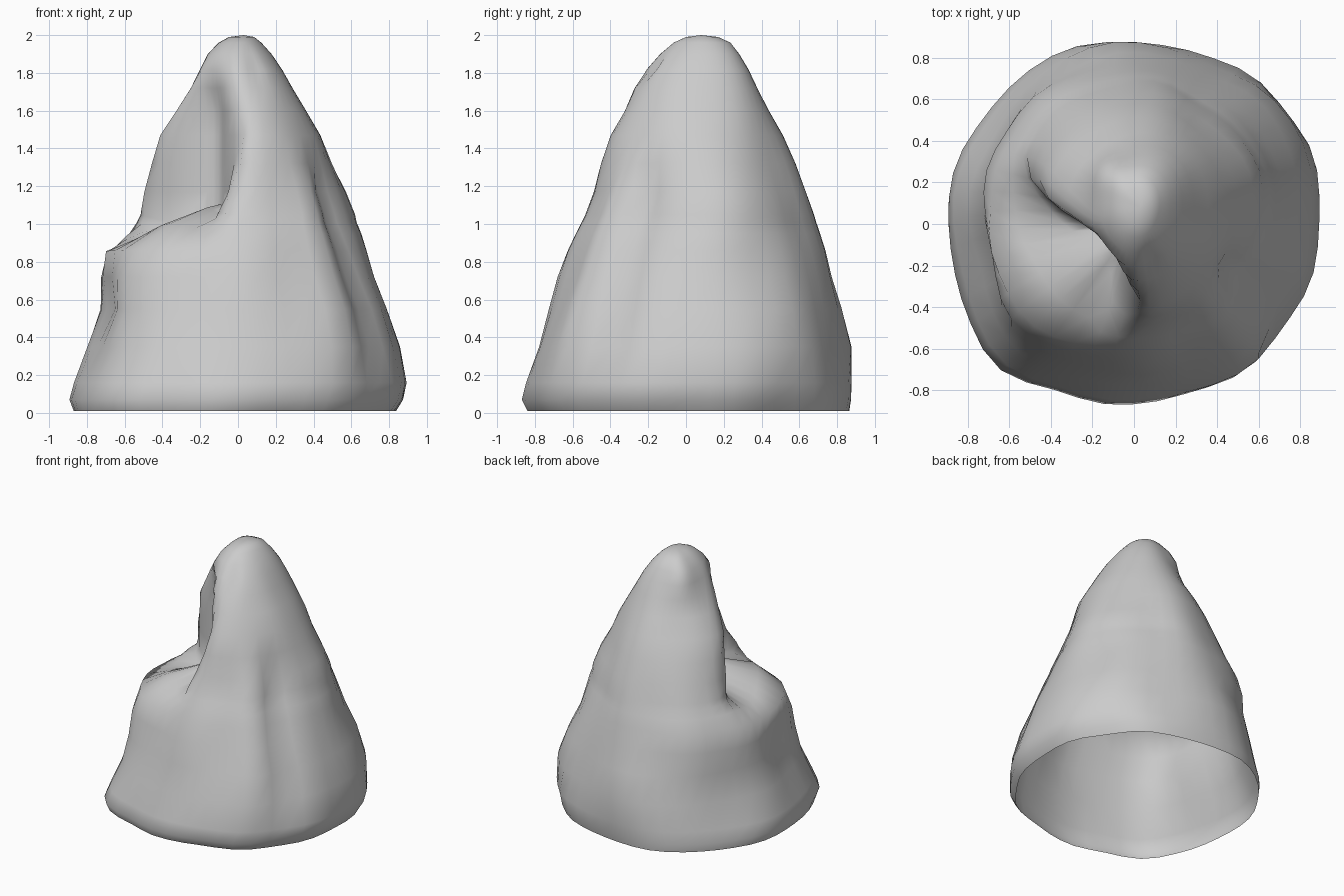
import bpy, bmesh
from math import cos, sin, radians, exp
from mathutils import Vector, noise

if "Cube" in bpy.data.objects:
    bpy.data.objects.remove(bpy.data.objects["Cube"], do_unlink=True)

SEGMENTS = 44

# Outline rings: height, left x, right x, front y, back y
RINGS = [
    (0.01, -0.88, 0.83, -0.83, 0.85), (0.07, -0.90, 0.87, -0.86, 0.86),
    (0.16, -0.87, 0.89, -0.84, 0.86), (0.35, -0.79, 0.85, -0.78, 0.85),
    (0.55, -0.72, 0.79, -0.72, 0.81), (0.72, -0.72, 0.73, -0.67, 0.77),
    (0.86, -0.68, 0.68, -0.62, 0.74), (0.95, -0.63, 0.64, -0.58, 0.71),
    (1.01, -0.59, 0.61, -0.55, 0.69), (1.05, -0.57, 0.60, -0.53, 0.68),
    (1.17, -0.52, 0.55, -0.48, 0.64), (1.32, -0.47, 0.49, -0.44, 0.58),
    (1.47, -0.42, 0.44, -0.39, 0.51), (1.60, -0.33, 0.37, -0.32, 0.44),
    (1.72, -0.25, 0.30, -0.27, 0.38), (1.82, -0.20, 0.24, -0.21, 0.33),
    (1.90, -0.16, 0.18, -0.14, 0.28), (1.96, -0.10, 0.12, -0.07, 0.23),
    (1.99, -0.04, 0.08, 0.00, 0.16),
]

# Fuller corners of the foot: angle, amount
CORNERS = [(20, 0.02), (50, 0.03), (108, 0.035), (225, 0.03), (315, 0.025)]


def smooth(low, high, value):
    t = max(0, min(1, (value - low) / (high - low)))
    return t * t * (3 - 2 * t)


def bump(value, centre, width):
    return exp(-((value - centre) / width) ** 2)


def hollow_weight(angle, z):
    """How far the hollow above the ledge cuts into the cone."""
    rise = max(0, z - 1.05)
    start = 146 + 30 * rise
    end = 251 + 52 * rise
    around = smooth(start, start + 16, angle) * (1 - smooth(end - 4, end + 9, angle))
    up = smooth(0.90, 1.06, z) * (1 - smooth(1.60, 1.92, z))
    return around * up


def surface_point(ring, angle):
    z, left, right, front, back = ring
    direction = Vector((cos(radians(angle)), sin(radians(angle)), 0))
    centre = Vector(((left + right) / 2, (front + back) / 2, z))
    point = centre + Vector((direction.x * (right - left) / 2,
                             direction.y * (back - front) / 2, 0))
    # Foot corners, and bulges under the ledge and behind the tip
    offset = sum(amount * bump(angle, corner, 16) for corner, amount in CORNERS)
    offset *= 1 - smooth(0.3, 0.9, z)
    offset += 0.05 * bump(angle, 225, 20) * (1 - smooth(0.9, 1.02, z))
    offset -= 0.03 * bump(angle, 225, 20) * bump(z, 0.33, 0.14)
    offset += 0.05 * bump(angle, 135, 24) * bump(z, 1.83, 0.15)
    # Draped folds and uneven lumps
    body = smooth(0.1, 0.4, z) * (1 - smooth(1.1, 1.4, z))
    fold = 0.035 * bump(angle, 310, 8) - 0.05 * bump(angle, 328, 9)
    fold += 0.015 * bump(angle, 20, 14) - 0.02 * bump(angle, 60, 12)
    offset += fold * body
    offset += 0.03 * noise.noise(Vector((point.x * 3, point.y * 3, z * 2)))
    offset += 0.04 * bump(angle, 195, 16) * bump(z, 0.86, 0.1)
    offset -= 0.02 * bump(angle, 200, 12) * bump(z, 0.58, 0.1)
    point += direction * offset
    # Ledge and the concave wall behind it
    axis = Vector((0.03, 0.06, z))
    wall_radius = 0.18 + 0.27 * ((angle - 222) / 50) ** 2
    if wall_radius < (point - axis).length:
        point = point.lerp(axis + direction * wall_radius, hollow_weight(angle, z))
    # Pocket at the side of the ledge, and a higher mound at its front
    ledge = smooth(150, 170, angle) * (1 - smooth(250, 268, angle)) * bump(z, 1.0, 0.08)
    point.z += ledge * (0.08 * bump(angle, 230, 20) - 0.07 * bump(angle, 186, 18))
    return point


# Open draped cone
bm = bmesh.new()
rows = [[bm.verts.new(surface_point(ring, 360 * i / SEGMENTS)) for i in range(SEGMENTS)]
        for ring in RINGS]
for lower, upper in zip(rows, rows[1:]):
    for i in range(SEGMENTS):
        j = (i + 1) % SEGMENTS
        bm.faces.new((lower[i], lower[j], upper[j], upper[i]))
tip = bm.verts.new((0.03, 0.08, 2.0))
for i in range(SEGMENTS):
    bm.faces.new((rows[-1][i], rows[-1][(i + 1) % SEGMENTS], tip))

# Small pinched dent near the top
for vert in bm.verts:
    reach = (vert.co - Vector((0.09, -0.2, 1.8))).length
    vert.co.y += 0.04 * bump(reach, 0, 0.05)

mesh = bpy.data.meshes.new("draped_cone")
bm.to_mesh(mesh)
bm.free()
cone = bpy.data.objects.new("draped_cone", mesh)
bpy.context.collection.objects.link(cone)

grey = bpy.data.materials.new("plain_grey")
grey.use_nodes = True
colour = (0.6, 0.6, 0.6, 1)
grey.diffuse_color = colour
grey.node_tree.nodes["Principled BSDF"].inputs["Base Color"].default_value = colour
mesh.materials.append(grey)

bpy.ops.object.select_all(action="DESELECT")
cone.select_set(True)
bpy.context.view_layer.objects.active = cone
bpy.ops.object.shade_smooth_by_angle(angle=radians(65))
